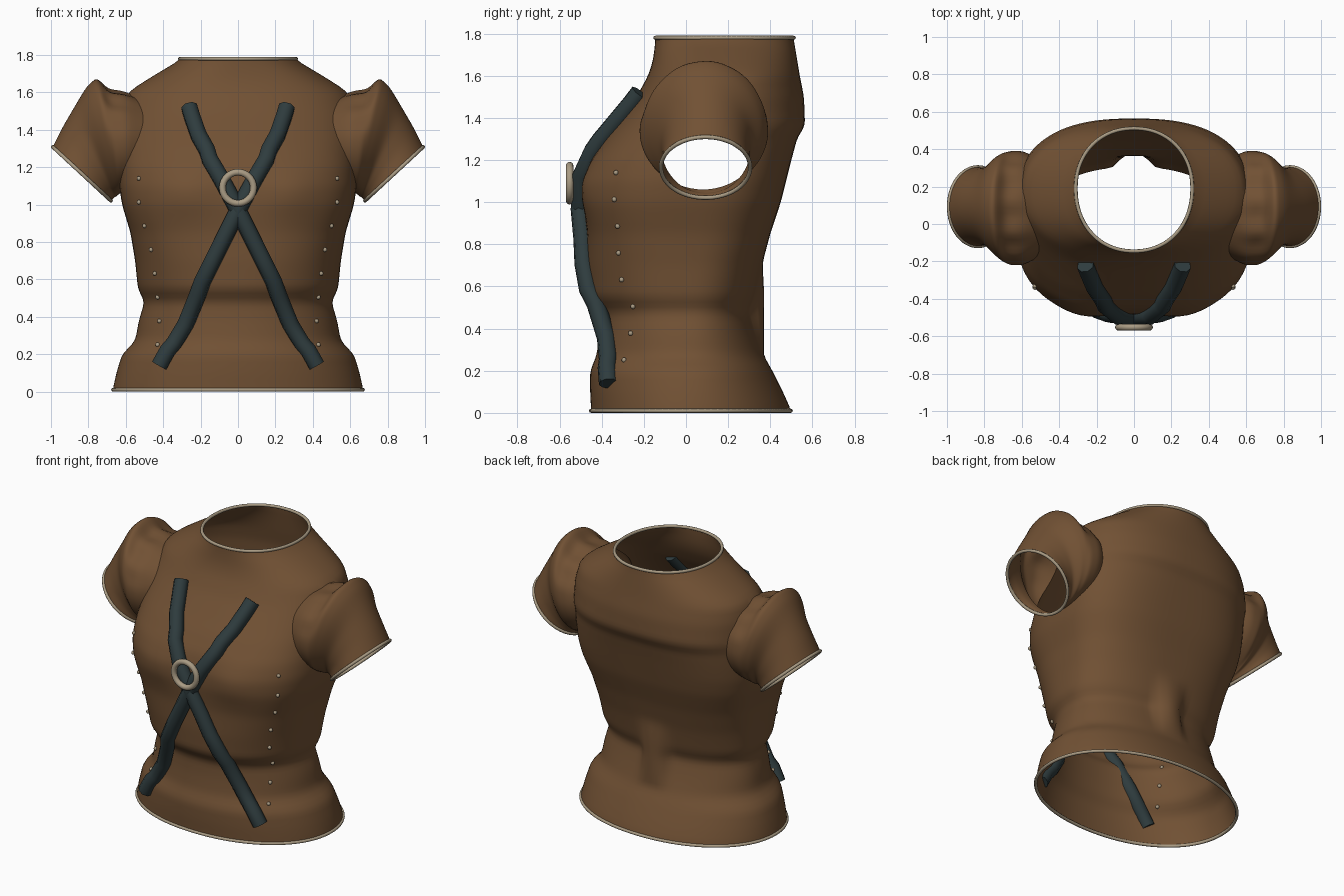
import bpy, bmesh, math
from mathutils import Vector, Matrix

if "Cube" in bpy.data.objects:
    bpy.data.objects.remove(bpy.data.objects["Cube"])


def material(name, rgb):
    mat = bpy.data.materials.new(name)
    mat.use_nodes = True
    color = (*rgb, 1)
    mat.diffuse_color = color
    mat.node_tree.nodes["Principled BSDF"].inputs["Base Color"].default_value = color
    return mat


brown = material("brown leather", (0.165, 0.082, 0.034))
slate = material("dark slate strap", (0.028, 0.045, 0.048))
tan = material("pale tan trim", (0.40, 0.33, 0.23))

# Torso profile: height, half width, front depth, back depth
TORSO = [
    (0.01, 0.67, 0.45, 0.50), (0.10, 0.65, 0.455, 0.46), (0.20, 0.62, 0.455, 0.41),
    (0.27, 0.55, 0.425, 0.37), (0.38, 0.53, 0.41, 0.33), (0.48, 0.50, 0.405, 0.30),
    (0.55, 0.535, 0.46, 0.33), (0.70, 0.55, 0.47, 0.36), (0.85, 0.575, 0.47, 0.40),
    (1.00, 0.62, 0.485, 0.45), (1.10, 0.635, 0.48, 0.475), (1.20, 0.635, 0.45, 0.50),
    (1.31, 0.63, 0.38, 0.53), (1.36, 0.63, 0.34, 0.565), (1.50, 0.62, 0.235, 0.56),
    (1.60, 0.59, 0.18, 0.54), (1.66, 0.50, 0.16, 0.53), (1.72, 0.40, 0.15, 0.52),
    (1.78, 0.30, 0.145, 0.51)]

# Sleeve profile: step, top x, top z, bottom x, bottom z, front y, back y
SLEEVE = [
    (0, 0.48, 1.55, 0.48, 1.12, -0.16, 0.33), (1, 0.60, 1.60, 0.58, 1.08, -0.22, 0.39),
    (2, 0.69, 1.61, 0.63, 1.06, -0.22, 0.39), (3, 0.755, 1.68, 0.645, 1.05, -0.20, 0.38),
    (4, 0.81, 1.63, 0.65, 1.045, -0.17, 0.36), (5, 0.87, 1.53, 0.66, 1.04, -0.12, 0.31),
    (6, 0.94, 1.41, 0.67, 1.03, -0.11, 0.30), (7, 0.995, 1.30, 0.68, 1.02, -0.12, 0.305)]


def sample(rows, t):
    t = min(max(t, rows[0][0]), rows[-1][0])
    for a, b in zip(rows, rows[1:]):
        if t <= b[0]:
            k = (t - a[0]) / (b[0] - a[0])
            return [p + (q - p) * k for p, q in zip(a[1:], b[1:])]


def smooth(rows, t, d):
    parts = [sample(rows, t + k * d) for k in (-1, 0, 1)]
    return [sum(col) / 3 for col in zip(*parts)]


def bell(x, width, power=2):
    return math.exp(-abs(x / width) ** power)


def torso_shape(z):
    w, front, back = smooth(TORSO, z, 0.02)
    k = min(max((z - 0.9) / 0.88, 0), 1)
    mid = 0.02 + 0.17 * k * k * (3 - 2 * k)
    power = 2.1 + 0.8 * bell(z - 1.05, 0.4)
    return w, front, back, mid, power


def front_y(x, z):
    w, front, back, mid, n = torso_shape(z)
    depth = max(1 - min(abs(x) / w, 1) ** n, 0) ** (1 / n)
    bust = 0.025 * bell(abs(x) - 0.28, 0.15) * bell(z - 1.07, 0.13)
    return mid - (mid + front) * depth - bust


def torso_ring(z, count=96):
    w, front, back, mid, n = torso_shape(z)
    ring = []
    for i in range(count):
        a = math.tau * i / count
        c, s = math.cos(a), math.sin(a)
        x = math.copysign(w * abs(c) ** (2 / n), c)
        if s < 0:
            y = front_y(x, z)
        else:
            y = mid + (back - mid) * abs(s) ** (2 / n)
            # Raised spine ridge in the small of the back
            if s > 0.5 and y < 0.37:
                y += (0.37 - y) * bell(x, 0.09, 4) * bell(z - 0.46, 0.25, 6)
        ring.append(Vector((x, y, z)))
    return ring


def sleeve_ring(t, side, count=64):
    tx, tz, bx, bz, yf, yb = smooth(SLEEVE, t, 0.25)
    ring = []
    for i in range(count):
        a = math.tau * i / count
        # Gathered folds where the puff meets the shoulder
        fold = 1 + 0.035 * math.sin(11 * a) * bell(t - 1.6, 0.9) * max(math.cos(a), 0)
        c, s = math.cos(a) * fold, math.sin(a) * fold
        ring.append(Vector((side * ((tx + bx) / 2 + (tx - bx) / 2 * c),
                            (yf + yb) / 2 + (yb - yf) / 2 * s,
                            (tz + bz) / 2 + (tz - bz) / 2 * c)))
    return ring


def add_object(name, data, mat):
    obj = bpy.data.objects.new(name, data)
    bpy.context.collection.objects.link(obj)
    data.materials.append(mat)
    return obj


def add_bmesh(name, bm, mat):
    bmesh.ops.recalc_face_normals(bm, faces=bm.faces)
    mesh = bpy.data.meshes.new(name)
    bm.to_mesh(mesh)
    bm.free()
    return add_object(name, mesh, mat)


def loft(name, rings, mat):
    bm = bmesh.new()
    loops = [[bm.verts.new(p) for p in ring] for ring in rings]
    for a, b in zip(loops, loops[1:]):
        for i in range(len(a)):
            bm.faces.new((a[i - 1], a[i], b[i], b[i - 1]))
    bm.faces.new(loops[0])
    bm.faces.new(loops[-1])
    return add_bmesh(name, bm, mat)


def baked_mesh(obj):
    bpy.context.view_layer.update()
    graph = bpy.context.evaluated_depsgraph_get()
    return bpy.data.meshes.new_from_object(obj.evaluated_get(graph))


def shade(obj, degrees=40):
    bpy.ops.object.select_all(action="DESELECT")
    obj.select_set(True)
    bpy.context.view_layer.objects.active = obj
    bpy.ops.object.shade_smooth_by_angle(angle=math.radians(degrees))


def tube(name, points, radius, mat, cyclic=False):
    curve = bpy.data.curves.new(name + " path", "CURVE")
    curve.dimensions = "3D"
    curve.bevel_depth = radius
    curve.bevel_resolution = 2
    curve.use_fill_caps = True
    spline = curve.splines.new("POLY")
    spline.points.add(len(points) - 1)
    for point, co in zip(spline.points, points):
        point.co = (*co, 1)
    spline.use_cyclic_u = cyclic
    path = add_object(name + " path", curve, mat)
    mesh = baked_mesh(path)
    bpy.data.objects.remove(path)
    mesh.materials.clear()
    obj = add_object(name, mesh, mat)
    shade(obj, 50)


# Torso and puffed sleeves fused into one shell, then opened at the ends
steps = 72
torso = loft("bodice", [torso_ring(0.01 + 1.77 * i / steps) for i in range(steps + 1)], brown)
sleeves = [loft("sleeve", [sleeve_ring(i / 5, side) for i in range(36)], brown) for side in (1, -1)]
for sleeve in sleeves:
    union = torso.modifiers.new("join sleeve", "BOOLEAN")
    union.operation = "UNION"
    union.solver = "EXACT"
    union.object = sleeve
shell = baked_mesh(torso)
torso.modifiers.clear()
torso.data = shell
for sleeve in sleeves:
    bpy.data.objects.remove(sleeve)
bm = bmesh.new()
bm.from_mesh(shell)
caps = [f for f in bm.faces if len(f.verts) > 40]
bmesh.ops.delete(bm, geom=caps, context="FACES")
bm.to_mesh(shell)
bm.free()
shade(torso)

# Piped edges
tube("hem_trim", torso_ring(0.01), 0.01, tan, True)
tube("neck_trim", torso_ring(1.78), 0.01, tan, True)
for side, label in ((1, "left"), (-1, "right")):
    tube(label + "_cuff_trim", sleeve_ring(7, side), 0.01, tan, True)

# Crossed chest straps that follow the torso front
STRAP = [(-0.26, 1.52), (-0.245, 1.47), (-0.21, 1.37), (-0.165, 1.29), (-0.15, 1.24),
         (-0.085, 1.13), (0, 0.97), (0.07, 0.83), (0.13, 0.71), (0.19, 0.59),
         (0.215, 0.52), (0.28, 0.36), (0.34, 0.26), (0.375, 0.22), (0.42, 0.14)]
for side, label in ((1, "right"), (-1, "left")):
    tube(label + "_strap", [(side * x, front_y(x, z) - 0.02, z) for x, z in STRAP], 0.046, slate)

# Ring at the strap crossing
bpy.ops.mesh.primitive_torus_add(major_radius=0.083, minor_radius=0.018, major_segments=40,
                                 location=(0, -0.552, 1.09), rotation=(math.pi / 2, 0, 0))
ring = bpy.context.object
ring.name = "strap_ring"
ring.data.materials.append(tan)
shade(ring)

# Rows of studs down both sides of the front
bm = bmesh.new()
for i, x in enumerate((0.53, 0.53, 0.5, 0.465, 0.445, 0.43, 0.42, 0.43)):
    z = 1.14 - 0.127 * i
    for side in (1, -1):
        spot = Matrix.Translation((side * x, front_y(x, z) - 0.004, z))
        bmesh.ops.create_uvsphere(bm, u_segments=10, v_segments=6, radius=0.012, matrix=spot)
shade(add_bmesh("side_studs", bm, tan))
